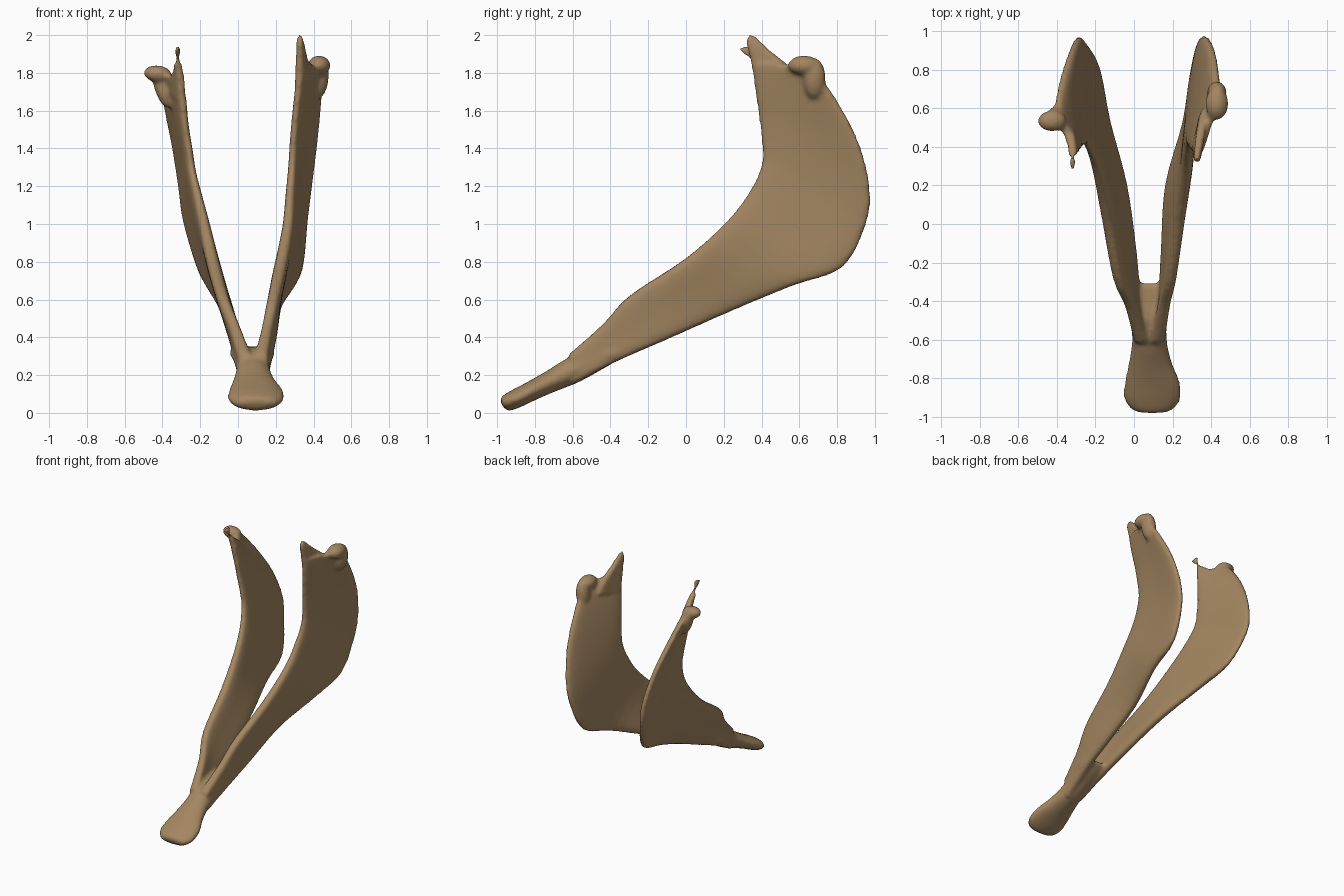
import bpy, bmesh, math
from mathutils import Vector, Matrix

if "Cube" in bpy.data.objects:
    bpy.data.objects.remove(bpy.data.objects["Cube"])

bone = bpy.data.materials.new("tan bone")
bone.diffuse_color = (0.37, 0.24, 0.12, 1)
bone.use_nodes = True
bone.node_tree.nodes["Principled BSDF"].inputs["Base Color"].default_value = bone.diffuse_color
bm = bmesh.new()
N = 28


def catmull(rows, k=4):
    """Smoothly subdivide a list of number rows."""
    out = []
    for i in range(len(rows) - 1):
        p = [rows[max(0, min(len(rows) - 1, i + d))] for d in (-1, 0, 1, 2)]
        for s in range(k):
            t = s / k
            out.append([0.5 * (2 * b + (c - a) * t + (2 * a - 5 * b + 4 * c - d) * t * t
                        + (3 * b - a - 3 * c + d) * t ** 3) for a, b, c, d in zip(*p)])
    return out + [list(rows[-1])]


def skin(rings):
    """Closed tube through rings of points."""
    loops = [[bm.verts.new(p) for p in r] for r in rings]
    for a, b in zip(loops, loops[1:]):
        for i in range(N):
            j = (i + 1) % N
            bm.faces.new((a[i], a[j], b[j], b[i]))
    bm.faces.new(loops[0][::-1])
    bm.faces.new(loops[-1])


def blade(rows):
    """Rows: upper edge x,y,z, lower edge x,y,z, half thickness."""
    rings = []
    for xt, yt, zt, xb, yb, zb, th in catmull(rows):
        top, low = Vector((xt, yt, zt)), Vector((xb, yb, zb))
        mid, half = (top + low) / 2, (top - low) / 2
        ring = []
        for i in range(N):
            a = 2 * math.pi * i / N
            c, s = math.cos(a), math.sin(a)
            w = math.copysign(abs(s) ** 0.65, s) * (0.82 + 0.4 * c * c)
            side = Vector((1, 0, 0)) - half * (half.x / half.length_squared)
            ring.append(mid + half * c + side.normalized() * th * w)
        rings.append(ring)
    skin(rings)


# side profile shared by both branches: upper y,z, lower y,z, half thickness
body = [(-.62, .31, -.60, .15, .045), (-.44, .47, -.36, .275, .038), (-.30, .62, -.12, .38, .042),
        (0, .82, .22, .53, .045), (.22, 1.02, .56, .67, .042), (.34, 1.18, .83, .77, .038),
        (.40, 1.32, .955, 1.0, .034), (.40, 1.43, .975, 1.19, .033), (.385, 1.57, .92, 1.42, .032),
        (.365, 1.71, .82, 1.62, .032), (.355, 1.80, .72, 1.77, .028), (.35, 1.85, .66, 1.84, .024)]
horn = [(.37, 1.70, .60, 1.75, .028), (.35, 1.82, .54, 1.84, .028), (.335, 1.90, .455, 1.91, .026),
        (.32, 1.96, .40, 1.96, .022), (.33, 2.005, .36, 2.0, .012)]
# sideways position of upper and lower edge
right_x = [(.12, .12), (.155, .155), (.19, .17), (.235, .19), (.265, .285), (.275, .325),
           (.285, .35), (.29, .375), (.30, .405), (.315, .425), (.325, .435), (.33, .435)]
left_x = [(.04, .04), (-.02, .01), (-.085, -.01), (-.14, -.06), (-.18, -.15), (-.215, -.20),
          (-.245, -.27), (-.26, -.295), (-.28, -.33), (-.29, -.37), (-.30, -.395), (-.305, -.40)]


def place(rows, xs, left):
    out = []
    for (yt, zt, yb, zb, th), (xt, xb) in zip(rows, xs):
        if left:
            yb -= 0.1 * max(0, zb - 1.1)
            yt += 0.02 * max(0, zt - 1.0)
            zt, zb = [z - 0.065 * max(0, z - 1.0) for z in (zt, zb)]
        out.append((xt, yt, zt, xb, yb, zb, th))
    return out


# two branches with their front horns
blade(place(body, right_x, False))
blade(place(body, left_x, True))
blade(place(horn, [(.315, .37), (.32, .36), (.325, .345), (.325, .335), (.327, .327)], False))
blade(place(horn, [(-.29, -.35), (-.30, -.335), (-.312, -.325), (-.315, -.322), (-.32, -.32)], True))

# flat spoon-shaped front: y, z, centre x, half width, half thickness
spoon = [(-.975, .045, .095, .07, .02), (-.955, .05, .095, .115, .042), (-.90, .075, .095, .148, .05),
         (-.82, .115, .095, .143, .052), (-.72, .165, .085, .112, .058), (-.60, .225, .08, .09, .07),
         (-.48, .285, .075, .10, .065), (-.38, .315, .075, .12, .04), (-.31, .34, .075, .11, .015)]
up = Vector((0, -.45, .9))
skin([[Vector((cx + hw * math.cos(2 * math.pi * i / N), y, z)) + up * ht * math.sin(2 * math.pi * i / N)
       for i in range(N)] for y, z, cx, hw, ht in catmull(spoon)])


# joint knobs at the rear top
def knob(pos, size, tilt):
    m = Matrix.Translation(pos) @ Matrix.Rotation(tilt, 4, 'Y') @ Matrix.Diagonal((*size, 1))
    bmesh.ops.create_icosphere(bm, subdivisions=3, radius=1, matrix=m)


knob((.43, .625, 1.84), (.06, .085, .052), 0.1)
knob((.43, .68, 1.77), (.05, .06, .11), 0.1)
knob((-.425, .535, 1.795), (.075, .055, .045), 0.1)
knob((-.40, .56, 1.72), (.042, .05, .11), -0.3)

# fuse everything into one smooth bone
bmesh.ops.recalc_face_normals(bm, faces=bm.faces)
mesh = bpy.data.meshes.new("jawbone")
bm.to_mesh(mesh)
bm.free()
mesh.materials.append(bone)
jaw = bpy.data.objects.new("jawbone", mesh)
bpy.context.collection.objects.link(jaw)
r = jaw.modifiers.new("fuse", 'REMESH')
r.mode = 'VOXEL'
r.voxel_size = 0.013
r.use_smooth_shade = True
s = jaw.modifiers.new("soften", 'SMOOTH')
s.factor = 0.5
s.iterations = 5
